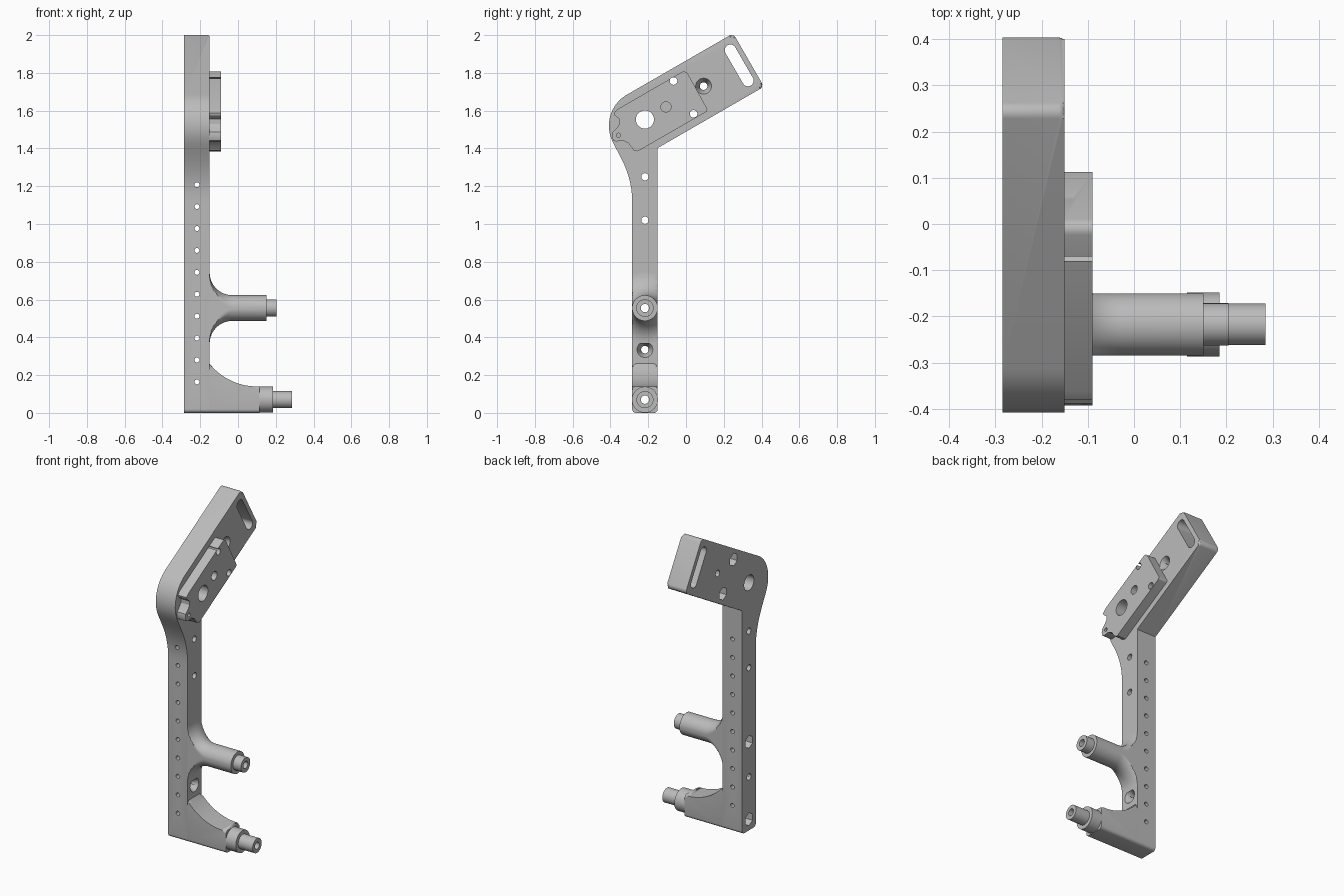
import bpy, bmesh, math
from mathutils import Vector
from mathutils.geometry import interpolate_bezier

cube = bpy.data.objects.get("Cube")
if cube:
    bpy.data.objects.remove(cube)

metal = bpy.data.materials.new("grey metal")
metal.use_nodes = True
GREY = (0.5, 0.5, 0.5, 1)
metal.diffuse_color = GREY
metal.node_tree.nodes["Principled BSDF"].inputs["Base Color"].default_value = GREY

BACK, FACE, COVER = -0.285, -0.15, -0.09   # x of the arm's two sides and the cover
LEG_Y, HALF = -0.2175, 0.0675              # leg centre line and half width
POST_Z, FOOT_Z = 0.555, 0.07


def circle(u, v, r, n=32, start=0.0):
    return [(u + r * math.cos(start + math.tau * i / n),
             v + r * math.sin(start + math.tau * i / n)) for i in range(n)]


def arc(u, v, r, a, b, n=12):
    return [(u + r * math.cos(math.radians(a + (b - a) * i / n)),
             v + r * math.sin(math.radians(a + (b - a) * i / n))) for i in range(n + 1)]


def round_corner(prev, corner, nxt, r, n=6):
    """Points of a fillet of about radius r on a right-angled corner."""
    c = Vector(corner)
    d1, d2 = (Vector(prev) - c).normalized(), (Vector(nxt) - c).normalized()
    centre = c + (d1 + d2) * r
    steps = [math.pi / 2 * i / n for i in range(n + 1)]
    return [tuple(centre - d2 * r * math.cos(t) - d1 * r * math.sin(t)) for t in steps]


def add_prism(bm, pts, a, b, axis="X"):
    def place(p, d):
        return (d, p[0], p[1]) if axis == "X" else (p[0], d, p[1])
    lo = [bm.verts.new(place(p, a)) for p in pts]
    hi = [bm.verts.new(place(p, b)) for p in pts]
    bm.faces.new(lo)
    bm.faces.new(hi)
    for i in range(len(pts)):
        j = (i + 1) % len(pts)
        bm.faces.new((lo[i], lo[j], hi[j], hi[i]))


def add_lathe(bm, profile, y, z, half=9.0, n=64):
    """Spin a closed (x, radius) profile round an x axis, trimmed to a slab in y."""
    rings = []
    for x, r in profile:
        ring = circle(0, 0, r, n)
        rings.append([bm.verts.new((x, y + max(-half, min(half, p[0])), z + p[1]))
                      for p in ring])
    for a, b in zip(rings, rings[1:] + rings[:1]):
        for i in range(n):
            j = (i + 1) % n
            bm.faces.new((a[i], a[j], b[j], b[i]))


def finish(bm, name):
    bmesh.ops.recalc_face_normals(bm, faces=bm.faces)
    mesh = bpy.data.meshes.new(name)
    bm.to_mesh(mesh)
    bm.free()
    mesh.materials.append(metal)
    ob = bpy.data.objects.new(name, mesh)
    bpy.context.collection.objects.link(ob)
    return ob


def activate(ob):
    bpy.ops.object.select_all(action="DESELECT")
    ob.select_set(True)
    bpy.context.view_layer.objects.active = ob


def cut(ob, cutters):
    activate(ob)
    for c in cutters:
        mod = ob.modifiers.new("cut", "BOOLEAN")
        mod.operation, mod.solver, mod.object = "DIFFERENCE", "EXACT", c
        bpy.ops.object.modifier_apply(modifier=mod.name)


def smooth(ob):
    activate(ob)
    bpy.ops.object.shade_smooth_by_angle(angle=math.radians(30))


# Arm: straight leg, rounded shoulder and tilted head
left, right = LEG_Y - HALF, LEG_Y + HALF
elbow, low, high = (right, 1.402), (0.413, 1.727), (0.25, 2.009)
outline = round_corner((left, 0), (right, 0), elbow, 0.02)
outline += [elbow]
outline += round_corner(elbow, low, high, 0.025)
outline += round_corner(low, high, (-0.313, 1.684), 0.025)
outline += arc(-0.218, 1.52, 0.19, 120, 200, 20)
neck = interpolate_bezier((-0.3965, 1.455, 0), (-0.375, 1.39, 0),
                          (left, 1.29, 0), (left, 1.12, 0), 16)
outline += [(p.x, p.y) for p in neck[1:]]
outline += round_corner((left, 1), (left, 0), (right, 0), 0.02)
bm = bmesh.new()
add_prism(bm, outline, BACK, FACE)
tip = [e for e in bm.edges if all(v.co.x > FACE - 0.01 and v.co.y > 0.22 for v in e.verts)]
bmesh.ops.bevel(bm, geom=tip, offset=0.012, segments=3, affect="EDGES", profile=0.5)
arm = finish(bm, "arm")

# Cover plate on the head, with a small eared end
cover_outline = [(-0.362, 1.608), (-0.381, 1.588), (-0.377, 1.575), (-0.352, 1.555),
                 (-0.352, 1.53), (-0.365, 1.51), (-0.389, 1.487), (-0.393, 1.465),
                 (-0.385, 1.442), (-0.37, 1.437), (-0.335, 1.442), (-0.305, 1.428),
                 (-0.277, 1.39), (-0.255, 1.385)]
c_end, c_low, c_high = cover_outline[-1], (0.118, 1.6), (-0.002, 1.816)
cover_outline += round_corner(c_end, c_low, c_high, 0.015)
cover_outline += round_corner(c_low, c_high, cover_outline[0], 0.025)
bm = bmesh.new()
add_prism(bm, cover_outline, FACE, COVER)
cover = finish(bm, "cover_plate")

# Foot: block with a concave top and softened long edges
bm = bmesh.new()
foot_outline = [(FACE, 0), (0.115, 0)] + arc(0.1, 0.46, 0.32, 270, 218.6, 16)
foot_outline.insert(2, (0.115, 0.14))
add_prism(bm, foot_outline, left, right, "Y")
long_edges = [e for e in bm.edges
              if abs(e.verts[0].co.y - e.verts[1].co.y) < 1e-5
              and abs(e.verts[0].co.x - e.verts[1].co.x) > 1e-3]
bmesh.ops.bevel(bm, geom=long_edges, offset=0.02, segments=4, affect="EDGES", profile=0.5)
foot = finish(bm, "foot")

# Stepped, bored pegs: one on the foot, one flaring out of the leg
BORE = 0.022
bm = bmesh.new()
add_lathe(bm, [(0.115, BORE), (0.115, 0.069), (0.185, 0.069), (0.185, 0.045),
               (0.285, 0.045), (0.285, BORE)], LEG_Y, FOOT_Z)
foot_peg = finish(bm, "foot_peg")
bm = bmesh.new()
flare = arc(-0.03, 0.188, 0.12, 180, 270, 14)
add_lathe(bm, [(FACE, BORE)] + flare + [(0.15, 0.068), (0.15, 0.046), (0.205, 0.046),
               (0.205, BORE)], LEG_Y, POST_Z, HALF)
post = finish(bm, "post")

# Cutters: through holes, countersinks and slot
bm = bmesh.new()
for y, z, r in [(LEG_Y, 1.553, 0.048), (-0.066, 1.757, 0.02), (0.04, 1.583, 0.02),
                (LEG_Y, 1.25, 0.019), (LEG_Y, 1.02, 0.019),
                (LEG_Y, POST_Z, BORE), (LEG_Y, FOOT_Z, BORE)]:
    add_prism(bm, circle(y, z, r), -0.4, 0.4)
for y, z in [(0.093, 1.73), (LEG_Y, 0.335)]:
    cone = [(-0.4, 0.02), (-0.19, 0.02), (FACE, 0.042), (FACE + 0.02, 0.042)]
    add_lathe(bm, cone + [(FACE + 0.02, 0.001), (-0.4, 0.001)], y, z, n=32)
    add_prism(bm, circle(y, z, 0.012, 12), -0.41, FACE + 0.03)
add_prism(bm, arc(0.235, 1.92, 0.03, 30, 210) + arc(0.328, 1.759, 0.03, 210, 390), -0.4, 0.1)
holes = finish(bm, "hole_cutter")

# Cutters: hexagonal nut pockets in the outer side
bm = bmesh.new()
for y, z, turn in [(-0.066, 1.757, 30), (0.04, 1.583, 30), (LEG_Y, POST_Z, 90),
                   (LEG_Y, FOOT_Z, 90)]:
    add_prism(bm, circle(y, z, 0.04, 6, math.radians(turn)), -0.4, -0.22)
pockets = finish(bm, "pocket_cutter")

# Cutters: row of small holes through the leg, front to back
bm = bmesh.new()
for i in range(10):
    add_prism(bm, circle(-0.2175, 0.164 + 0.116 * i, 0.013, 20), -0.6, 0.0, "Y")
row = finish(bm, "row_cutter")

# Cutters: shallow holes in the cover only
bm = bmesh.new()
for y, z, r in [(-0.106, 1.62, 0.027), (-0.357, 1.47, 0.011)]:
    add_prism(bm, circle(y, z, r), -0.2, 0.0)
blind = finish(bm, "blind_cutter")

cut(arm, [holes, pockets, row])
cut(cover, [holes, blind])
cut(foot, [holes])
for c in (holes, pockets, row, blind):
    bpy.data.objects.remove(c)
for part in (arm, cover, foot, foot_peg, post):
    smooth(part)
